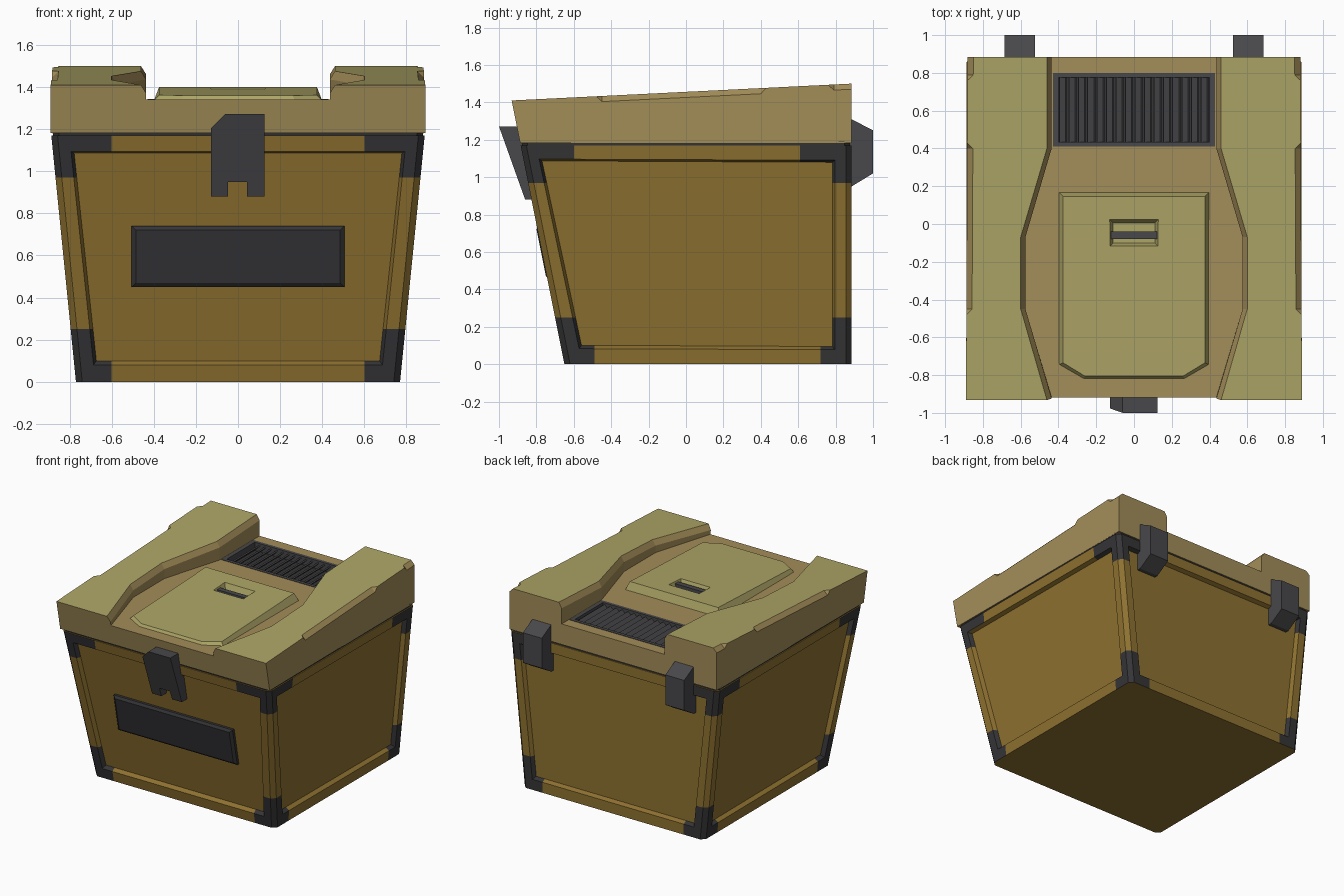
import bpy, bmesh
from mathutils import Vector

if "Cube" in bpy.data.objects:
    bpy.data.objects.remove(bpy.data.objects["Cube"])


def material(name, rgb):
    m = bpy.data.materials.new(name)
    m.diffuse_color = (*rgb, 1)
    m.use_nodes = True
    m.node_tree.nodes["Principled BSDF"].inputs["Base Color"].default_value = m.diffuse_color
    return m


BODY = material("ochre", (0.27, 0.165, 0.03))
LID = material("tan", (0.37, 0.27, 0.10))
TOP = material("khaki", (0.42, 0.38, 0.135))
DARK = material("charcoal", (0.035, 0.035, 0.038))
GREY = material("dark_grey", (0.065, 0.065, 0.07))


def loft(name, rings, *mats):
    """Closed solid through a list of equal-length rings."""
    bm = bmesh.new()
    vs = [[bm.verts.new(p) for p in r] for r in rings]
    n = len(rings[0])
    for a, b in zip(vs, vs[1:]):
        for i in range(n):
            j = (i + 1) % n
            bm.faces.new((a[i], a[j], b[j], b[i]))
    bm.faces.new(vs[0])
    bm.faces.new(vs[-1])
    bmesh.ops.remove_doubles(bm, verts=bm.verts, dist=1e-5)
    bmesh.ops.recalc_face_normals(bm, faces=bm.faces)
    return finish(name, bm, *mats)


def finish(name, bm, *mats):
    me = bpy.data.meshes.new(name)
    bm.to_mesh(me)
    bm.free()
    for m in mats:
        me.materials.append(m)
    ob = bpy.data.objects.new(name, me)
    bpy.context.collection.objects.link(ob)
    return ob


def rect(x0, x1, y0, y1, z):
    return [(x0, y0, z), (x1, y0, z), (x1, y1, z), (x0, y1, z)]


def box(name, x0, x1, y0, y1, z0, z1, mat):
    return loft(name, [rect(x0, x1, y0, y1, z0), rect(x0, x1, y0, y1, z1)], mat)


def cut(ob, cutter):
    cutter.hide_render = True
    mod = ob.modifiers.new("cut", "BOOLEAN")
    mod.operation, mod.object, mod.solver = "DIFFERENCE", cutter, "EXACT"
    bpy.context.view_layer.objects.active = ob
    bpy.ops.object.modifier_apply(modifier=mod.name)
    bpy.data.objects.remove(cutter)


def front_y(z):
    return -0.65 - 0.2 * z


def outline(z, grow=0.0, c=0.03):
    """Chamfered footprint of the tapered body at height z."""
    x, f, b = 0.77 + 0.1 * z + grow, front_y(z) - grow, 0.885 + grow
    half = [(x - c, f), (x, f + c), (x, b - c), (x - c, b)]
    return [(px, py, z) for px, py in half + [(-px, py) for px, py in half[::-1]]]


# body: tapered tub with framed, recessed panels
body = loft("body", [outline(0), outline(1.17)], BODY, DARK, BODY)
bm = bmesh.new()
bm.from_mesh(body.data)
walls = [f for f in bm.faces if abs(f.normal.z) < 0.5 and f.calc_area() > 0.5]
bmesh.ops.inset_individual(bm, faces=walls, thickness=0.083)
for f in walls:
    for lo, hi in [sorted(e.verts, key=lambda v: v.co.z) for e in f.edges
                   if abs(e.verts[0].co.z - e.verts[1].co.z) > 0.5]:
        d = hi.co - lo.co
        lo.co += d * 0.018
        hi.co -= d * 0.02
bmesh.ops.inset_individual(bm, faces=walls, thickness=0.02, depth=-0.03)
for f in walls:
    f.material_index = 2

# corner brackets: split the frame and colour its corners
for co, no in [((0, 0, .25), (0, 0, 1)), ((0, 0, .97), (0, 0, 1)),
               ((.6, 0, 0), (1, 0, 0)), ((-.6, 0, 0), (1, 0, 0)),
               ((0, -.49, 0), (0, 1, 0)), ((0, -.6, 0), (0, 1, 0)),
               ((0, .61, 0), (0, 1, 0)), ((0, .72, 0), (0, 1, 0))]:
    bmesh.ops.bisect_plane(bm, geom=bm.verts[:] + bm.edges[:] + bm.faces[:],
                           plane_co=co, plane_no=no)
for f in bm.faces:
    c = f.calc_center_median()
    low, high = c.z < 0.25, c.z > 0.97
    ends = (low and not -.49 < c.y < .72) or (high and not -.6 < c.y < .61)
    if f.material_index == 0 and abs(c.x) > 0.6 and ends and abs(f.normal.z) < 0.95:
        f.material_index = 1
bm.to_mesh(body.data)
bm.free()
loft("lid_seam", [outline(1.165, -0.008), outline(1.19, -0.008)], DARK)

# lid: one cross-section swept back; y, inner rail edge, outer chamfer
stations = [(-.93, .436, 0), (-.48, .566, 0), (-.45, .575, .03), (-.07, .575, .03),
            (.40, .436, .03), (.43, .436, 0), (.76, .436, 0), (.79, .436, .03),
            (.885, .436, .03)]
rings = []
for y, inner, c in stations:
    out, top = 0.885 - 0.005 * y, 1.41 + 0.09 * (y + 0.93) / 1.815
    half = [(out, 1.182), (out, top - c), (out - c, top), (inner + .025, top),
            (inner, top - .04), (inner, 1.34)]
    ring = half + [(-x, z) for x, z in half[::-1]]
    rings.append([(x, front_y(z) if y < -.9 else y, z) for x, z in ring])
lid = loft("lid", rings, LID, TOP)
for p in lid.data.polygons:
    if p.normal.z > 0.9 and p.center.z > 1.36:
        p.material_index = 1

# vent: recess, rim and slanted slats
cut(lid, box("vent_cutter", -.43, .43, .41, .80, 1.27, 1.45, LID))
box("vent_base", -.43, .43, .41, .80, 1.265, 1.28, DARK)
for s in (-1, 1):
    box("vent_rim_side", *sorted((s * .40, s * .43)), .41, .80, 1.27, 1.343, GREY)
box("vent_rim_front", -.40, .40, .41, .435, 1.27, 1.343, GREY)
box("vent_rim_back", -.40, .40, .775, .80, 1.27, 1.343, GREY)
for i in range(16):
    x = -.375 + i * .05
    loft("vent_slat", [[(x - .02, y, 1.30), (x + .012, y, 1.332), (x + .02, y, 1.325),
                        (x - .012, y, 1.293)] for y in (.435, .775)], GREY)


# hatch: sloped raised cover with a grip recess
def hatch_ring(half, height):
    return [(x, y, height(y)) for x, y in half + [(-x, y) for x, y in half[::-1]]]


hatch = loft("hatch", [
    hatch_ring([(.40, .17), (.40, -.745), (.27, -.82)], lambda y: 1.335),
    hatch_ring([(.375, .145), (.375, -.735), (.26, -.805)], lambda y: 1.4 + .042 * (y - .15)),
], TOP)
cut(hatch, loft("grip_cutter", [rect(-.11, .11, -.10, .005, 1.35),
                                rect(-.135, .135, -.125, .03, 1.41)], TOP))
box("grip_bar", -.123, .123, -.08, -.04, 1.35, 1.38, GREY)

# front latch: notched outline with a tapering thickness
shape = [(-.128, .88), (-.128, 1.205), (-.06, 1.272), (.125, 1.272), (.125, .88),
         (.042, .88), (.042, .95), (-.048, .95), (-.048, .88)]
loft("latch", [[(x, -.86 - .14 * (z - .88) / .392, z) for x, z in shape],
               [(x, front_y(z) + .03, z) for x, z in shape]], GREY)

# front plate: bevelled slab lying on the recessed panel
loft("front_plate", [[(sx * (.505 - b), front_y(z) + d, z) for sx, z in
                      ((-1, .45 + b), (1, .45 + b), (1, .74 - b), (-1, .74 - b))]
                     for b, d in ((0, .04), (0, .01), (.02, -.005))], DARK)

# rear hinges
for s in (-1, 1):
    loft("hinge", [[(s * x, y, z) for y, z in
                    ((.84, 1.31), (.885, 1.31), (1.0, 1.25), (1.0, 1.02),
                     (.885, .95), (.84, .95))] for x in (.525, .685)], GREY)
